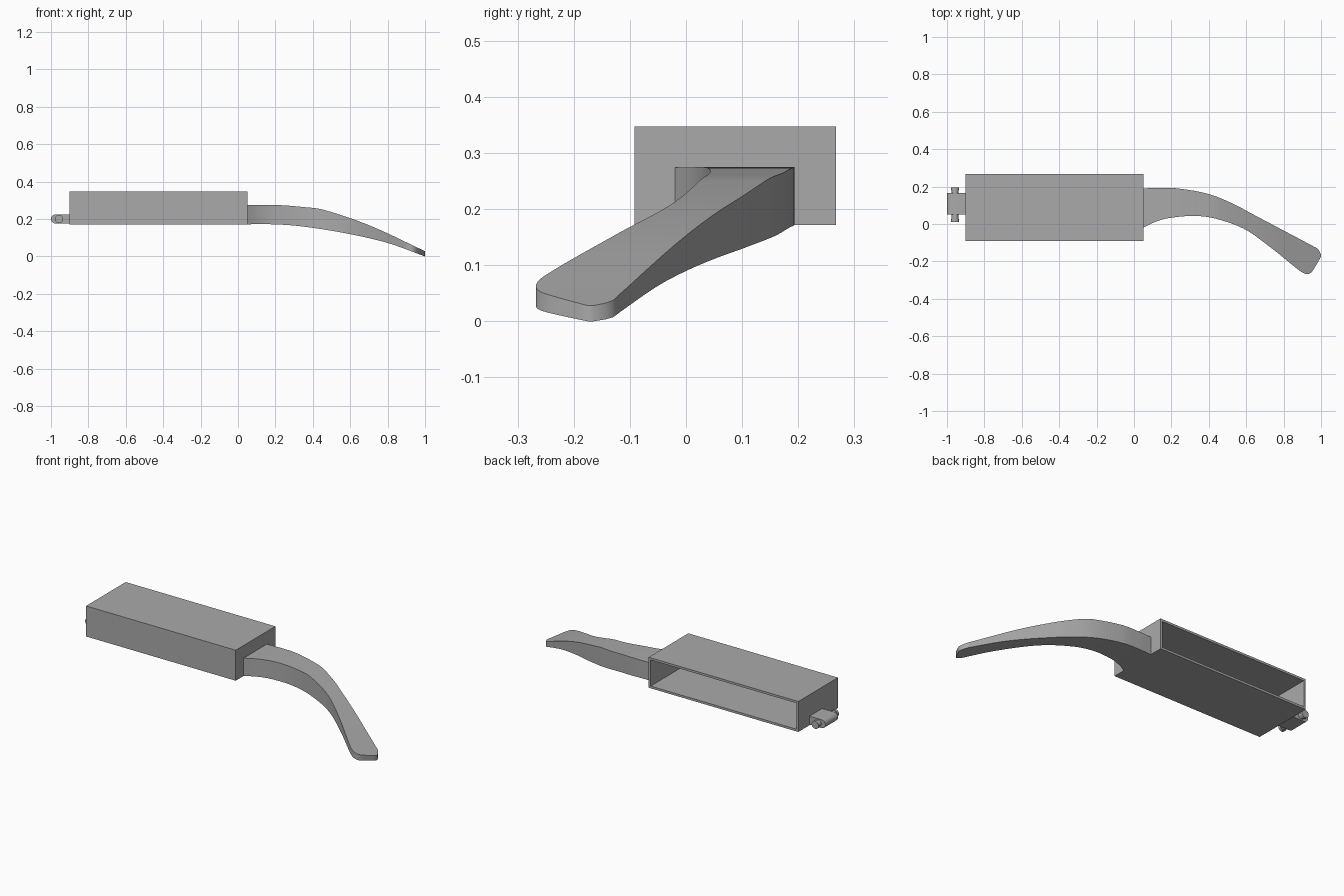
import bpy, bmesh, math
from mathutils import Matrix

default = bpy.data.objects.get("Cube")
if default:
    bpy.data.objects.remove(default, do_unlink=True)

grey = bpy.data.materials.new("plain grey")
grey.use_nodes = True
GREY = (0.4, 0.4, 0.4, 1)
grey.diffuse_color = GREY
grey.node_tree.nodes["Principled BSDF"].inputs["Base Color"].default_value = GREY


def finish(name, bm, smooth=True):
    """Turn a bmesh into a shaded object."""
    bmesh.ops.recalc_face_normals(bm, faces=bm.faces)
    mesh = bpy.data.meshes.new(name)
    bm.to_mesh(mesh)
    bm.free()
    mesh.materials.append(grey)
    obj = bpy.data.objects.new(name, mesh)
    bpy.context.collection.objects.link(obj)
    if smooth:
        bpy.ops.object.select_all(action="DESELECT")
        obj.select_set(True)
        bpy.context.view_layer.objects.active = obj
        bpy.ops.object.shade_smooth_by_angle(angle=math.radians(30))
    return obj


def curve(points, x):
    """Smooth height of a curve through the points at x."""
    n = len(points)

    def slope(i):
        a, b = points[max(i - 1, 0)], points[min(i + 1, n - 1)]
        return (b[1] - a[1]) / (b[0] - a[0])
    i = next((k for k in range(n - 1) if x <= points[k + 1][0]), n - 2)
    (x0, y0), (x1, y1) = points[i], points[i + 1]
    w = x1 - x0
    t = (x - x0) / w
    return ((2*t**3 - 3*t**2 + 1) * y0 + (t**3 - 2*t**2 + t) * w * slope(i)
            + (3*t**2 - 2*t**3) * y1 + (t**3 - t**2) * w * slope(i + 1))


# Box with an open back
WALL = 0.018
x0, x1, y0, y1, z0, z1 = -0.9, 0.05, -0.092, 0.267, 0.172, 0.347
bm = bmesh.new()
bmesh.ops.create_cube(bm, size=1)
for v in bm.verts:
    v.co.x = x1 if v.co.x > 0 else x0
    v.co.y = y1 if v.co.y > 0 else y0
    v.co.z = z1 if v.co.z > 0 else z0
bm.normal_update()
back = next(f for f in bm.faces if f.normal.y > 0.9)
bmesh.ops.inset_region(bm, faces=[back], thickness=WALL)
pocket = bmesh.ops.extrude_discrete_faces(bm, faces=[back])["faces"][0]
for v in pocket.verts:
    v.co.y = y0 + WALL
finish("open_box", bm, smooth=False)

# Curved handle: plan outline and side profile, lofted along x
back_edge = [(0.04, 0.19), (0.14, 0.193), (0.235, 0.19), (0.4, 0.16), (0.53, 0.108),
             (0.63, 0.055), (0.8, -0.035), (0.96, -0.12), (0.985, -0.135), (1, -0.165)]
front_edge = [(0.04, -0.025), (0.11, 0.01), (0.19, 0.032), (0.32, 0.043), (0.43, 0.03),
              (0.59, -0.027), (0.73, -0.125), (0.89, -0.253), (0.92, -0.267),
              (0.945, -0.262), (0.965, -0.235), (1, -0.175)]
top_line = [(0.04, 0.274), (0.225, 0.274), (0.34, 0.265), (0.455, 0.25), (0.705, 0.165), (1, 0.028)]
low_line = [(0.04, 0.172), (0.18, 0.172), (0.33, 0.162), (0.57, 0.125), (0.8, 0.072), (1, 0)]
bm = bmesh.new()
rings = []
STEPS = 96
for k in range(STEPS + 1):
    x = 0.04 + 0.96 * k / STEPS
    ya, yb = curve(front_edge, x), curve(back_edge, x)
    za, zb = curve(low_line, x), curve(top_line, x)
    rings.append([bm.verts.new((x, y, z)) for y, z in ((ya, za), (yb, za), (yb, zb), (ya, zb))])
for a, b in zip(rings, rings[1:]):
    for i in range(4):
        j = (i + 1) % 4
        bm.faces.new((a[i], a[j], b[j], b[i]))
bm.faces.new(rings[0])
bm.faces.new(rings[-1])
finish("curved_handle", bm)

# Lug with a rounded end
bm = bmesh.new()
R = 0.024
outline = [(-0.89, 0.2 + R)]
for k in range(17):
    a = math.pi * (0.5 + k / 16)
    outline.append((-1 + R + R * math.cos(a), 0.2 + R * math.sin(a)))
outline.append((-0.89, 0.2 - R))
side = bm.faces.new([bm.verts.new((x, 0.05, z)) for x, z in outline])
ext = bmesh.ops.extrude_face_region(bm, geom=[side])["geom"]
for v in ext:
    if isinstance(v, bmesh.types.BMVert):
        v.co.y = 0.165
finish("hinge_lug", bm)


# Cross pin with a wider head on each end
def rod(name, radius, ya, yb):
    bm = bmesh.new()
    bmesh.ops.create_cone(bm, cap_ends=True, segments=32, radius1=radius, radius2=radius,
                          depth=yb - ya, matrix=Matrix.Translation((-0.957, (ya + yb) / 2, 0.2))
                          @ Matrix.Rotation(math.pi / 2, 4, "X"))
    finish(name, bm)


rod("cross_pin", 0.018, 0.02, 0.185)
rod("front_pin_head", 0.022, 0.012, 0.026)
rod("back_pin_head", 0.022, 0.181, 0.196)
